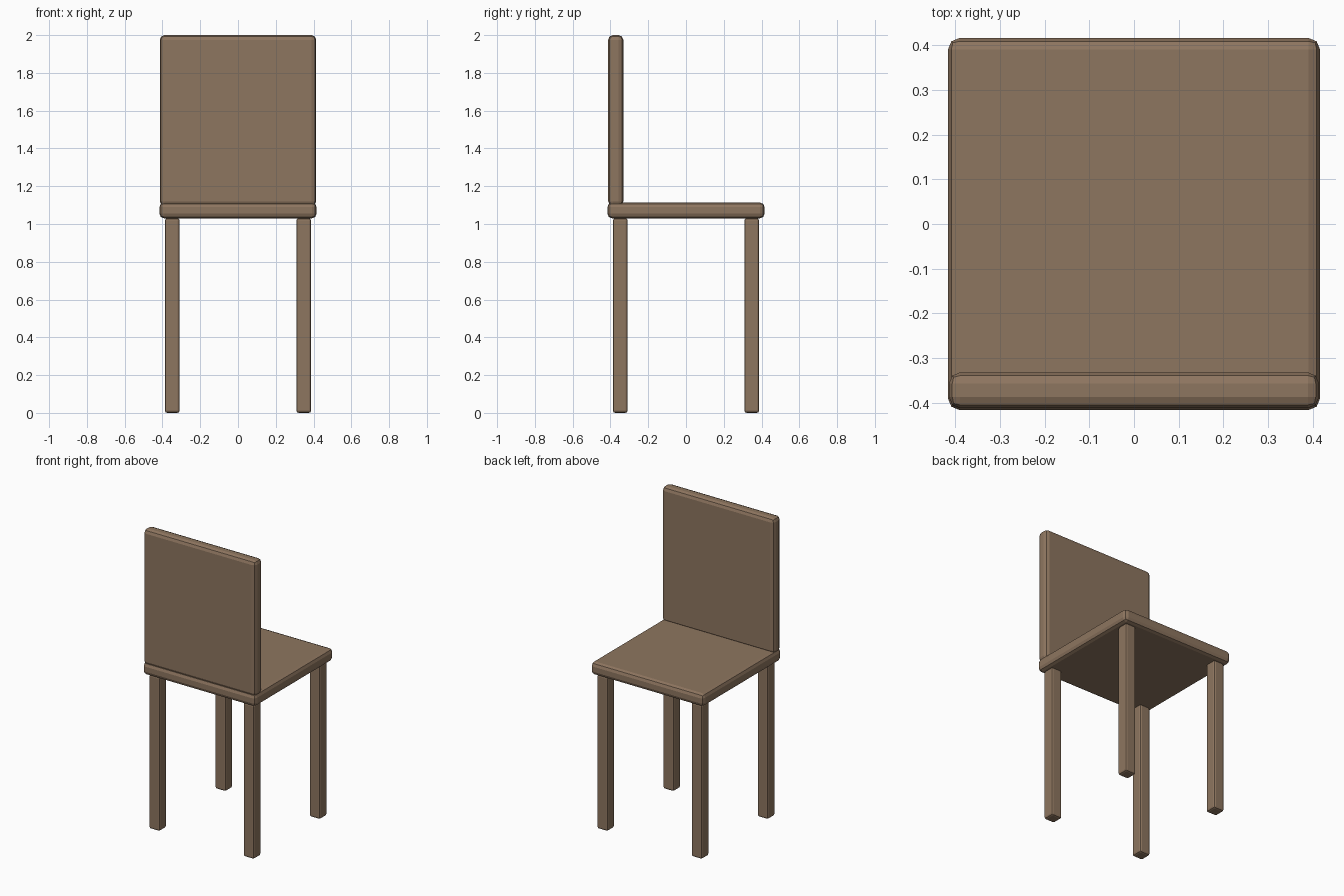
import bpy

if "Cube" in bpy.data.objects:
    bpy.data.objects.remove(bpy.data.objects["Cube"])

wood = bpy.data.materials.new("wood")
wood.diffuse_color = (0.27, 0.18, 0.115, 1)
wood.use_nodes = True
wood.node_tree.nodes["Principled BSDF"].inputs["Base Color"].default_value = wood.diffuse_color


def rounded_box(name, x, y, z, bevel):
    """Box spanning the (min, max) pairs x, y, z, with two-step rounded edges."""
    spans = (x, y, z)
    bpy.ops.mesh.primitive_cube_add(size=1, location=[(a + b) / 2 for a, b in spans])
    ob = bpy.context.object
    ob.name = name
    ob.scale = [b - a for a, b in spans]
    bpy.ops.object.transform_apply(location=False, rotation=False, scale=True)
    mod = ob.modifiers.new("rounded_edges", 'BEVEL')
    mod.width = bevel
    mod.segments = 2
    ob.data.materials.append(wood)
    return ob


# Seat slab and upright backrest, slightly sunk into the seat
rounded_box("seat", (-0.416, 0.416), (-0.416, 0.416), (1.03, 1.114), 0.025)
rounded_box("backrest", (-0.414, 0.414), (-0.412, -0.332), (1.095, 2.0), 0.025)

# Four square legs
HALF = 0.039
for side, sx in (("left", -1), ("right", 1)):
    for end, sy in (("front", -1), ("back", 1)):
        cx, cy = sx * 0.348, sy * 0.348
        rounded_box(f"{end}_{side}_leg", (cx - HALF, cx + HALF),
                    (cy - HALF, cy + HALF), (0.0, 1.03), 0.012)
